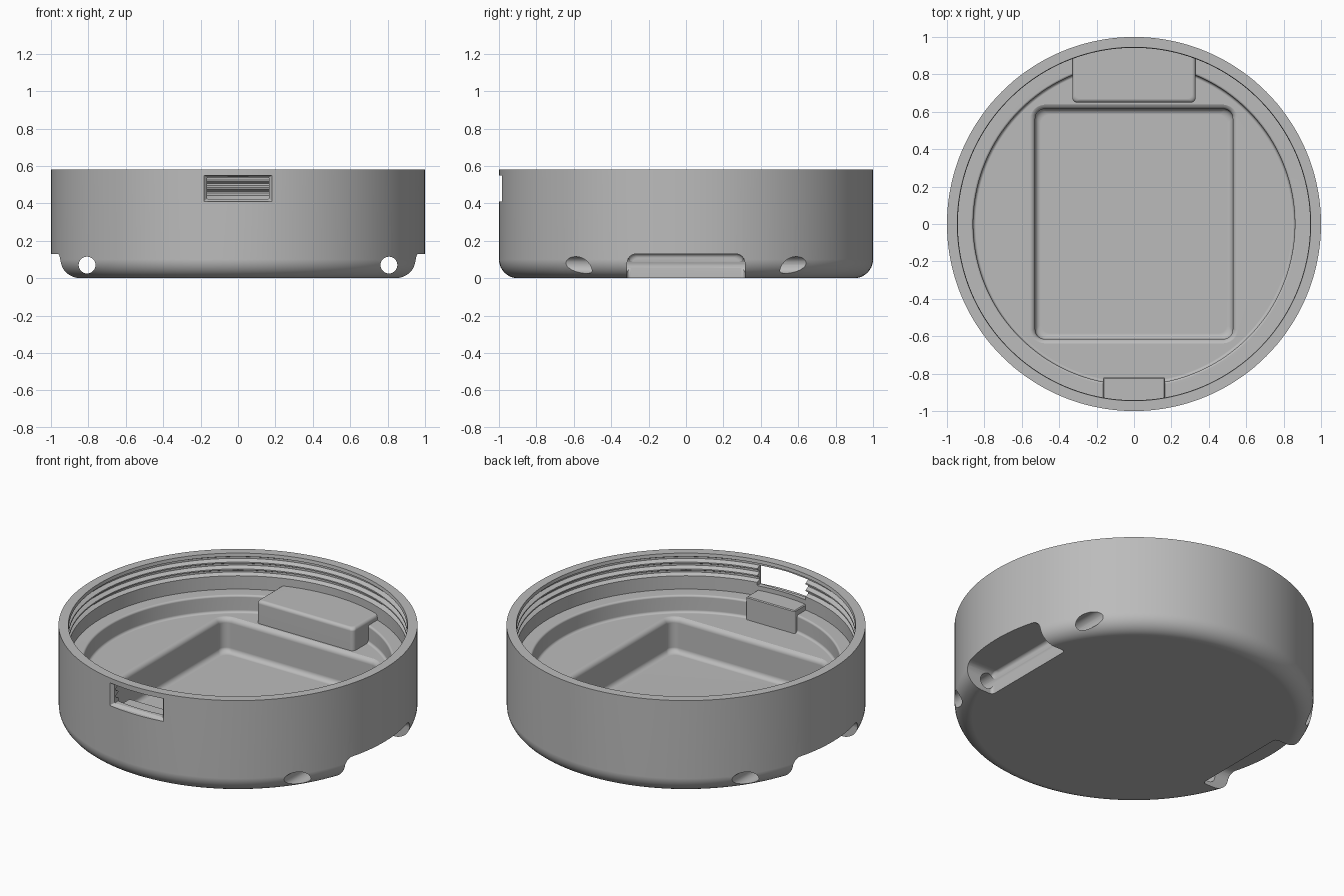
import bpy, bmesh, math
from mathutils import Matrix

if "Cube" in bpy.data.objects:
    bpy.data.objects.remove(bpy.data.objects["Cube"])

SEG = 144
grey = bpy.data.materials.new("plain grey")
grey.diffuse_color = (0.5, 0.5, 0.5, 1)
grey.use_nodes = True
grey.node_tree.nodes["Principled BSDF"].inputs["Base Color"].default_value = grey.diffuse_color


def new_object(name, rings, matrix=Matrix()):
    """Skin a stack of equal-length point rings and cap both ends."""
    bm = bmesh.new()
    rows = [[bm.verts.new(matrix @ Matrix.Translation(p).to_translation()) for p in r] for r in rings]
    n = len(rows[0])
    for a, b in zip(rows, rows[1:]):
        for i in range(n):
            j = (i + 1) % n
            bm.faces.new((a[i], a[j], b[j], b[i]))
    bm.faces.new(rows[0][::-1])
    bm.faces.new(rows[-1])
    bmesh.ops.recalc_face_normals(bm, faces=bm.faces)
    mesh = bpy.data.meshes.new(name)
    bm.to_mesh(mesh)
    bm.free()
    mesh.materials.append(grey)
    ob = bpy.data.objects.new(name, mesh)
    bpy.context.collection.objects.link(ob)
    return ob


def lathe(name, profile, seg=SEG, matrix=Matrix()):
    turn = [2 * math.pi * i / seg for i in range(seg)]
    return new_object(name, [[(r * math.cos(t), r * math.sin(t), z) for t in turn]
                             for r, z in profile], matrix)


def block(name, sections, matrix=Matrix(), n=6):
    """Loft of rounded rectangles: each section is (half x, half y, corner, z)."""
    rings = []
    for hx, hy, c, z in sections:
        ring = []
        for k, (sx, sy) in enumerate(((1, 1), (-1, 1), (-1, -1), (1, -1))):
            for i in range(n + 1):
                t = math.pi / 2 * (k + i / n)
                ring.append((sx * (hx - c) + c * math.cos(t),
                             sy * (hy - c) + c * math.sin(t), z))
        rings.append(ring)
    return new_object(name, rings, matrix)


def arc(cx, cz, rad, a0, a1, n=6):
    return [(cx + rad * math.cos(math.radians(a0 + (a1 - a0) * i / n)),
             cz + rad * math.sin(math.radians(a0 + (a1 - a0) * i / n))) for i in range(n + 1)]


def combine(ob, other, how):
    """Apply a boolean and drop the helper."""
    mod = ob.modifiers.new(how, 'BOOLEAN')
    mod.operation, mod.object, mod.solver = how, other, 'EXACT'
    deps = bpy.context.evaluated_depsgraph_get()
    mesh = bpy.data.meshes.new_from_object(ob.evaluated_get(deps))
    ob.modifiers.clear()
    ob.data = mesh
    bpy.data.objects.remove(other)


# Round case: outer wall, threaded mouth, ledge and inner floor
RIM, FLOOR, LEDGE = 0.58, 0.255, 0.36
profile = arc(0.9, 0.1, 0.1, -90, 0, 8) + [(1.0, RIM), (0.945, RIM)]
for k in range(3):
    z = 0.56 - 0.042 * k
    profile += [(0.942, z), (0.966, z - 0.012), (0.966, z - 0.022), (0.942, z - 0.034)]
profile += [(0.942, LEDGE), (0.872, LEDGE)] + arc(0.872, LEDGE - 0.012, 0.012, 90, 180, 3)
profile += arc(0.845, FLOOR + 0.015, 0.015, 0, -90, 3)
case = lathe("case", profile)

# Raised housings against the inner wall, trimmed to the round wall
TOP = 0.395
back = block("back_housing", [(0.33, 0.25, 0.025, 0.2)] +
             [(0.33 - 0.02 + x, 0.25 - 0.02 + x, 0.025, z)
              for x, z in arc(0, TOP - 0.02, 0.02, 0, 90, 4)], Matrix.Translation((0, 0.9, 0)))
front = block("front_housing", [(0.165, 0.1, 0.006, 0.2), (0.165, 0.1, 0.006, TOP - 0.005),
              (0.16, 0.095, 0.004, TOP)], Matrix.Translation((0, -0.92, 0)))
for part in (back, front):
    combine(part, lathe("trim", [(0.96, 0.1), (0.96, 0.5)]), 'INTERSECT')
    combine(case, part, 'UNION')

# Rectangular pocket with rounded rim and bottom edge
HX, HY, F = 0.528, 0.615, 0.03
pocket = [(HX - F + x, HY - F + x, 0.05, z) for x, z in arc(0, 0.045 + F, F, -90, 0, 5)]
pocket += [(HX + F + x, HY + F + x, 0.05 + F + x, z)
           for x, z in arc(0, FLOOR - F, F, 180, 90, 5)]
pocket.append((HX + F, HY + F, 0.05 + F, FLOOR + 0.01))
# keep the cutter clear of the back housing
pocket = [(a, min(b, 0.638), c, z) for a, b, c, z in pocket]
combine(case, block("pocket_cutter", pocket), 'DIFFERENCE')

# Front window with a stepped frame
to_front = Matrix.Translation((0, 0, 0.48)) @ Matrix.Rotation(math.pi / 2, 4, 'X')
combine(case, block("window_cutter", [(0.165, 0.058, 0.004, 0.8), (0.165, 0.058, 0.004, 0.962),
        (0.183, 0.07, 0.004, 0.98), (0.183, 0.07, 0.004, 1.1)], to_front, 2), 'DIFFERENCE')

# Strap recesses low on both sides, and the pin holes running front to back
for side in (1, -1):
    out = Matrix.Translation((0, 0, -0.035)) @ Matrix.Rotation(side * math.pi / 2, 4, 'Y')
    combine(case, block("recess_cutter", [(0.165 - 0.02 + x, 0.315 - 0.02 + x, 0.05, z)
            for x, z in arc(0, 0.785, 0.02, -90, 0, 4)] + [(0.165, 0.315, 0.05, 1.2)], out),
            'DIFFERENCE')
for side in (1, -1):
    pin = Matrix.Translation((side * 0.807, 0, 0.07)) @ Matrix.Rotation(math.pi / 2, 4, 'X')
    combine(case, lathe("pin_hole_cutter", [(0.045, -1.2), (0.045, 1.2)], 32, pin), 'DIFFERENCE')

# Smooth curved surfaces, crisp edges
bpy.context.view_layer.objects.active = case
case.select_set(True)
bpy.ops.object.shade_smooth_by_angle(angle=math.radians(32))
weighted = case.modifiers.new("weighted normals", 'WEIGHTED_NORMAL')
weighted.keep_sharp = True
